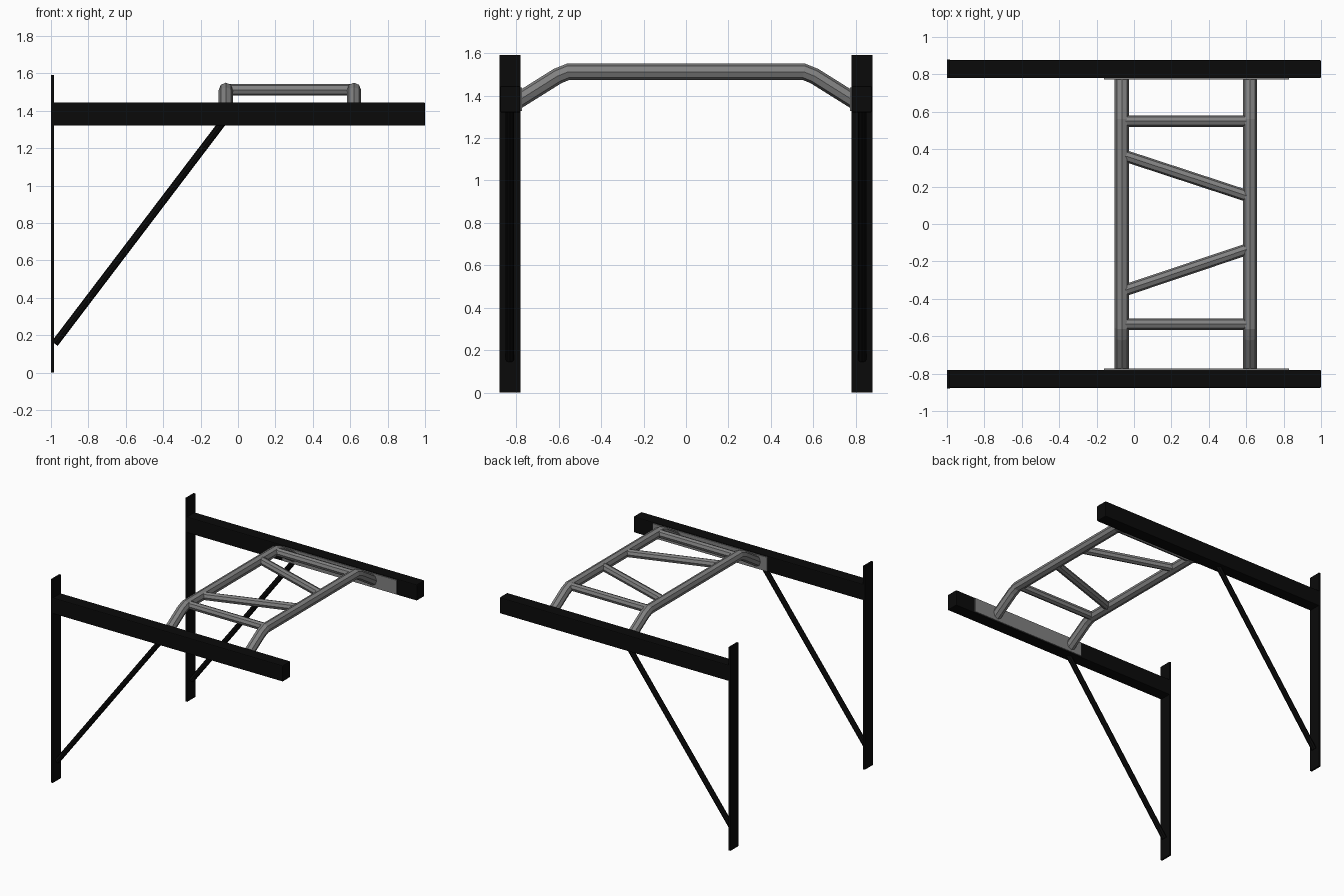
import bpy, bmesh, math
from mathutils import Vector

cube = bpy.data.objects.get("Cube")
if cube:
    bpy.data.objects.remove(cube, do_unlink=True)


def material(name, rgb, rough=0.5):
    m = bpy.data.materials.new(name)
    m.use_nodes = True
    m.diffuse_color = (*rgb, 1)
    bsdf = next(n for n in m.node_tree.nodes if n.type == "BSDF_PRINCIPLED")
    bsdf.inputs["Base Color"].default_value = (*rgb, 1)
    bsdf.inputs["Roughness"].default_value = rough
    return m


black = material("black_paint", (0.003, 0.003, 0.003))
grey = material("grey_steel", (0.22, 0.22, 0.22))


def finish(name, bm, mat):
    bmesh.ops.recalc_face_normals(bm, faces=bm.faces)
    mesh = bpy.data.meshes.new(name)
    bm.to_mesh(mesh)
    bm.free()
    mesh.materials.append(mat)
    ob = bpy.data.objects.new(name, mesh)
    bpy.context.collection.objects.link(ob)
    return ob


def box(name, lo, hi, mat, bevel=0):
    lo, hi = Vector(lo), Vector(hi)
    bm = bmesh.new()
    bmesh.ops.create_cube(bm, size=1)
    for v in bm.verts:
        v.co = (lo + hi) / 2 + v.co * (hi - lo)
    ob = finish(name, bm, mat)
    if bevel:
        mod = ob.modifiers.new("edge", "BEVEL")
        mod.width = bevel
        mod.segments = 2
    return ob


def tube(name, points, radius, side, mat, sides=8):
    """Mitred faceted tube along points; side is perpendicular to the path."""
    pts = [Vector(p) for p in points]
    dirs = [(b - a).normalized() for a, b in zip(pts, pts[1:])]
    u = Vector(side).normalized()
    bm = bmesh.new()
    rings = []
    for i, p in enumerate(pts):
        d0, d1 = dirs[max(i - 1, 0)], dirs[min(i, len(dirs) - 1)]
        t = (d0 + d1).normalized()
        v = t.cross(u) / t.dot(d0)
        angles = [math.tau * k / sides for k in range(sides)]
        rings.append([bm.verts.new(p + radius * (u * math.cos(a) + v * math.sin(a)))
                      for a in angles])
    for r0, r1 in zip(rings, rings[1:]):
        for k in range(sides):
            n = (k + 1) % sides
            bm.faces.new((r0[k], r0[n], r1[n], r1[k]))
    bm.faces.new(rings[0])
    bm.faces.new(rings[-1])
    return finish(name, bm, mat)


# Wall posts, beams, mounting plates and braces, one set per side
for s, label in ((-1, "front"), (1, "back")):
    def span(a, b):
        return sorted((s * a, s * b))
    y0, y1 = span(0.78, 0.88)
    box(label + "_wall_post", (-1, y0, 0), (-0.985, y1, 1.59), black)
    y0, y1 = span(0.78, 0.876)
    box(label + "_beam", (-0.995, y0, 1.32), (1, y1, 1.445), black, 0.006)
    y0, y1 = span(0.772, 0.782)
    box(label + "_mounting_plate", (-0.16, y0, 1.327), (0.83, y1, 1.438), grey)
    tube(label + "_brace", [(-0.98, s * 0.83, 0.155), (-0.08, s * 0.83, 1.34)],
         0.02, (0, 1, 0), black)

# Bent side rails spanning between the beams
half = [(0.80, 1.37), (0.605, 1.492), (0.555, 1.512)]
profile = [(-y, z) for y, z in half] + half[::-1]
for x, label in ((-0.065, "right"), (0.62, "left")):
    tube(label + "_rail", [(x, y, z) for y, z in profile], 0.038, (1, 0, 0), grey)

# Straight and angled grip bars between the rails
bars = {"back_bar": (0.55, 0.55), "back_angled_bar": (0.365, 0.15),
        "front_angled_bar": (-0.355, -0.135), "front_bar": (-0.535, -0.535)}
for name, (ya, yb) in bars.items():
    tube(name, [(-0.05, ya, 1.512), (0.605, yb, 1.512)], 0.031, (0, 0, 1), grey)
